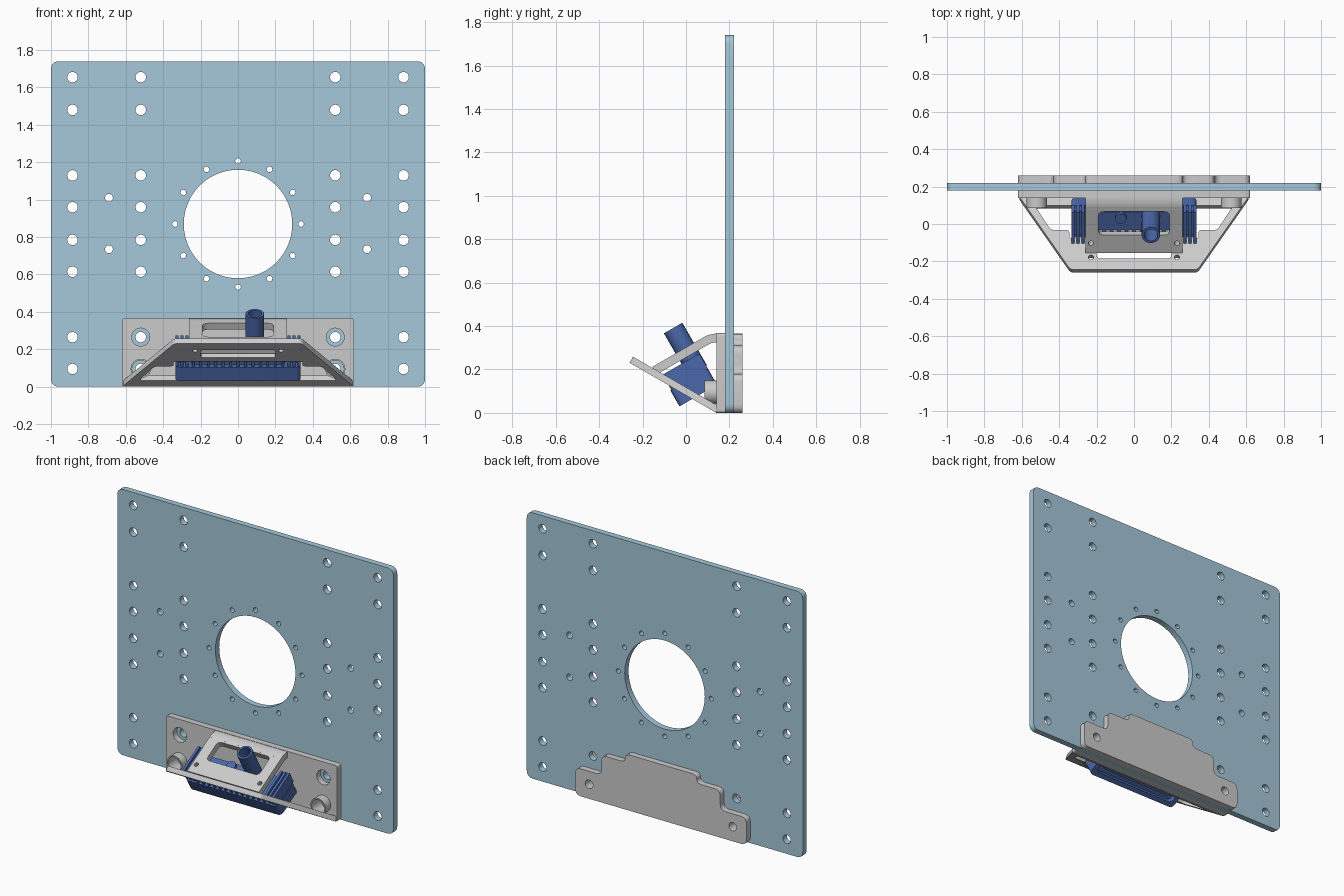
import bpy, bmesh
from math import sin, cos, pi, radians
from mathutils import Vector, Euler

if "Cube" in bpy.data.objects:
    bpy.data.objects.remove(bpy.data.objects["Cube"])


def material(name, rgb):
    m = bpy.data.materials.new(name)
    m.diffuse_color = (*rgb, 1)
    m.use_nodes = True
    m.node_tree.nodes["Principled BSDF"].inputs["Base Color"].default_value = m.diffuse_color
    return m


PLATE_BLUE = material("plate_blue", (0.38, 0.58, 0.70))
DARK_BLUE = material("connector_blue", (0.07, 0.14, 0.40))


def circle(x, y, r, n=32):
    return [(x + r * cos(2 * pi * i / n), y + r * sin(2 * pi * i / n)) for i in range(n)]


def rounded(pts, r, steps=6):
    """Round every corner of a polygon."""
    out = []
    for i, p in enumerate(pts):
        p, a, b = Vector(p), Vector(pts[i - 1]), Vector(pts[(i + 1) % len(pts)])
        p0 = p + (a - p).normalized() * min(r, (a - p).length * 0.45)
        p1 = p + (b - p).normalized() * min(r, (b - p).length * 0.45)
        for k in range(steps + 1):
            t = k / steps
            out.append(tuple(p0 * (1 - t) ** 2 + p * 2 * t * (1 - t) + p1 * t * t))
    return out


def rect(x0, x1, y0, y1, r=0.0):
    pts = [(x0, y0), (x1, y0), (x1, y1), (x0, y1)]
    return rounded(pts, r) if r else pts


def mirrored(half):
    """Close a right-hand half outline with its mirror image."""
    return half + [(-x, y) for x, y in reversed(half)]


def flat(name, loops, z0, z1, origin=(0, 0, 0), rot=(0, 0, 0), mat=None):
    """Extrude an outline with holes from local z0 to z1, then place it."""
    cu = bpy.data.curves.new(name, 'CURVE')
    cu.dimensions, cu.fill_mode, cu.extrude = '2D', 'BOTH', (z1 - z0) / 2
    for loop in loops:
        sp = cu.splines.new('POLY')
        sp.points.add(len(loop) - 1)
        for pt, (x, y) in zip(sp.points, loop):
            pt.co = (x, y, 0, 1)
        sp.use_cyclic_u = True
    tmp = bpy.data.objects.new(name + "_curve", cu)
    bpy.context.collection.objects.link(tmp)
    dg = bpy.context.evaluated_depsgraph_get()
    me = bpy.data.meshes.new_from_object(tmp.evaluated_get(dg))
    bpy.data.objects.remove(tmp)
    m = Euler([radians(a) for a in rot]).to_matrix().to_4x4()
    m.translation = origin
    bm = bmesh.new()
    bm.from_mesh(me)
    bmesh.ops.translate(bm, verts=bm.verts, vec=(0, 0, (z0 + z1) / 2))
    bmesh.ops.remove_doubles(bm, verts=bm.verts, dist=1e-5)
    bmesh.ops.recalc_face_normals(bm, faces=bm.faces)
    bm.transform(m)
    bm.to_mesh(me)
    bm.free()
    me.name = name
    me.materials.clear()
    if mat:
        me.materials.append(mat)
    me.polygons.foreach_set("use_smooth", [True] * len(me.polygons))
    me.set_sharp_from_angle(angle=radians(30))
    ob = bpy.data.objects.new(name, me)
    bpy.context.collection.objects.link(ob)
    return ob


UP = (90, 0, 0)      # outline stands in the xz plane, local z points to -y

# Large mounting plate with bolt holes and central bore
holes = [circle(0, 0.87, 0.29, 72)]
holes += [circle(0.337 * cos(i * pi / 6), 0.87 + 0.337 * sin(i * pi / 6), 0.015, 20) for i in range(12)]
for s in (-1, 1):
    for z in (0.095, 0.265, 0.615, 0.785, 0.96, 1.13, 1.48, 1.655):
        holes += [circle(s * 0.885, z, 0.028), circle(s * 0.52, z, 0.028)]
    holes += [circle(s * 0.69, z, 0.021, 24) for z in (0.735, 1.01)]
flat("mounting_plate", [rect(-1, 1, 0, 1.74, 0.045)] + holes, -0.02, 0.02, (0, 0.2, 0), UP, PLATE_BLUE)

# Front bracket plate and stepped backing plate
front_holes = [circle(s * 0.52, z, 0.048) for s in (-1, 1) for z in (0.095, 0.265)]
flat("bracket_front_plate", [rect(-0.62, 0.62, 0, 0.367, 0.015)] + front_holes, 0, 0.04, (0, 0.18, 0), UP)
steps = [(0.62, 0), (0.62, 0.18), (0.43, 0.18), (0.43, 0.31), (0.26, 0.31), (0.26, 0.365)]
flat("backing_plate", [rounded(mirrored(steps), 0.04)] + [circle(s * 0.52, 0.095, 0.028) for s in (-1, 1)],
     -0.04, 0, (0, 0.22, 0), UP)

# Sleeves around the lower bolt holes
for s, side in ((-1, "left"), (1, "right")):
    flat("bolt_sleeve_" + side, [circle(s * 0.52, 0.095, 0.054), circle(s * 0.52, 0.095, 0.046)],
         0, 0.065, (0, 0.15, 0), UP)

# Sloping shelf with side windows, front slot and screw holes
outline = rounded(mirrored([(0.62, 0), (0.34, 0.462)]), 0.02)
opening = mirrored([(0.53, 0.067), (0.445, 0.217), (0.345, 0.217), (0.345, 0.27)])
shelf = [outline, rounded(opening, 0.02), rect(-0.2, 0.2, 0.31, 0.392, 0.02)]
shelf += [circle(s * 0.23, 0.385, 0.014, 20) for s in (-1, 1)]
flat("sloping_shelf", shelf, -0.032, 0, (0, 0.14, 0), (150, 0, 0))

# Upper arm with window, and the bend joining it to the bracket
arm = [rect(-0.26, 0.26, 0, 0.285), rect(-0.19, 0.19, 0.11, 0.255, 0.03)]
arm += [circle(s * 0.23, 0.06, 0.014, 20) for s in (-1, 1)]
flat("upper_arm", arm, -0.04, 0, (0, -0.155, 0.212), (30, 0, 0))
bend = [(0.16, 0.365), (0.135, 0.365), (0.115, 0.362), (0.096, 0.356), (0.075, 0.345),
        (0.095, 0.31), (0.115, 0.321), (0.135, 0.325), (0.16, 0.325)]
flat("arm_bend", [bend], -0.26, 0.26, (0, 0, 0), (90, 0, 90))


# Connector, built in its own tilted frame
def conn(name, loops, z0, z1, mat=DARK_BLUE):
    return flat(name, loops, z0, z1, (0, -0.03, 0.03), (30, 0, 0), mat)


base = rect(-0.335, 0.335, 0, 0.2, 0.03)
conn("connector_rim", [base, rect(-0.305, 0.305, 0.03, 0.17, 0.03)], 0, 0.03)
conn("connector_flange", [base], 0.03, 0.085)
conn("connector_core", [rect(-0.25, 0.25, 0.03, 0.18, 0.015)], 0.085, 0.125)
conn("connector_insert", [rect(-0.27, 0.27, 0.06, 0.14, 0.03)], 0.01, 0.03)

# Ribbed end lugs
for s, side in ((-1, "left"), (1, "right")):
    conn("end_lug_" + side, [rect(s * 0.3 - 0.03, s * 0.3 + 0.03, 0.05, 0.195, 0.01)], 0.085, 0.14)
    for i in range(3):
        x = s * (0.273 + 0.026 * i)
        conn(f"lug_rib_{side}_{i}", [rect(x - 0.008, x + 0.008, 0.01, 0.2)], 0.085, 0.165)

# Rows of ribs and pale contact pins
for i in range(13):
    x = -0.24 + 0.04 * i
    conn(f"front_rib_{i}", [rect(x - 0.007, x + 0.007, 0.005, 0.035)], 0.085, 0.115)
for i in range(10):
    x = -0.18 + 0.04 * i
    conn(f"contact_pin_{i}", [rect(x - 0.011, x + 0.011, 0.045, 0.07)], 0.125, 0.14, None)
conn("clamp_screw", [circle(-0.07, 0.15, 0.03, 24)], 0.125, 0.145)

# Hollow cable outlet
conn("cable_outlet", [circle(0.09, 0.155, 0.049, 40), circle(0.09, 0.155, 0.036, 40)], 0.1, 0.327)
